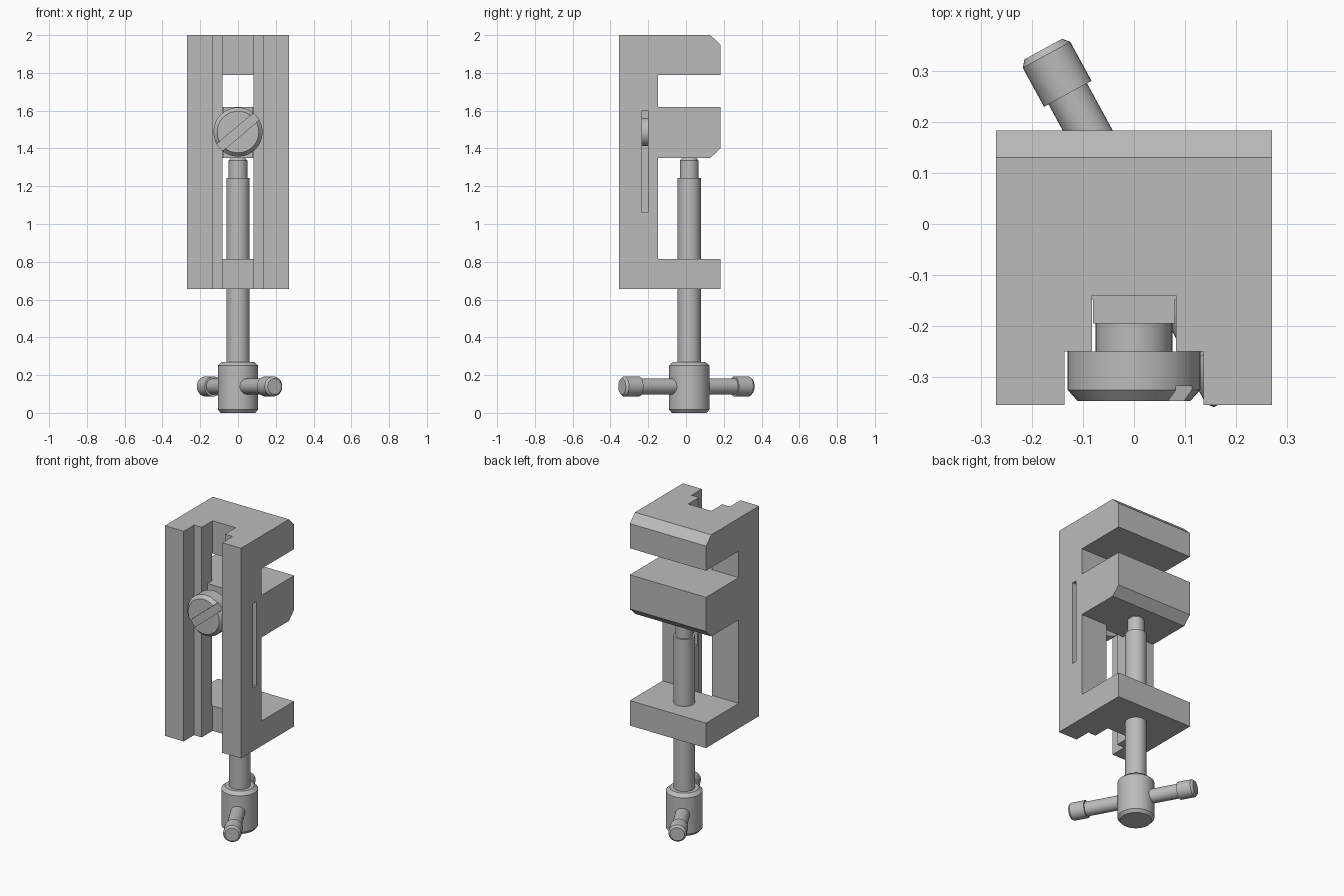
import bpy
import bmesh
from math import radians, sin, cos, pi
from mathutils import Vector, Matrix

cube = bpy.data.objects.get("Cube")
if cube:
    bpy.data.objects.remove(cube, do_unlink=True)

# Single steel colour
steel = bpy.data.materials.new("plain_grey_steel")
steel.use_nodes = True
GREY = (0.5, 0.5, 0.5, 1)
steel.diffuse_color = GREY
steel.node_tree.nodes["Principled BSDF"].inputs["Base Color"].default_value = GREY


def finish(name, bm, smooth=False):
    bmesh.ops.recalc_face_normals(bm, faces=bm.faces)
    mesh = bpy.data.meshes.new(name)
    bm.to_mesh(mesh)
    bm.free()
    mesh.materials.append(steel)
    obj = bpy.data.objects.new(name, mesh)
    bpy.context.collection.objects.link(obj)
    if smooth:
        smooth_shade(obj)
    return obj


def activate(obj):
    bpy.ops.object.select_all(action='DESELECT')
    obj.select_set(True)
    bpy.context.view_layer.objects.active = obj


def smooth_shade(obj):
    activate(obj)
    bpy.ops.object.shade_smooth_by_angle(angle=radians(30))


def extrude_x(name, profile, half):
    """Extrude a (y, z) outline symmetrically along x."""
    bm = bmesh.new()
    face = bm.faces.new([bm.verts.new((-half, y, z)) for y, z in profile])
    new = bmesh.ops.extrude_face_region(bm, geom=[face])["geom"]
    bmesh.ops.translate(bm, vec=(2 * half, 0, 0),
                        verts=[v for v in new if isinstance(v, bmesh.types.BMVert)])
    return finish(name, bm)


def box(name, lo, hi, turn=None):
    lo, hi = Vector(lo), Vector(hi)
    bm = bmesh.new()
    bmesh.ops.create_cube(bm, size=1)
    bmesh.ops.scale(bm, vec=hi - lo, verts=bm.verts)
    if turn:
        bmesh.ops.transform(bm, matrix=turn, verts=bm.verts)
    bmesh.ops.translate(bm, vec=(lo + hi) / 2, verts=bm.verts)
    return finish(name, bm)


def turned(name, profile, origin, axis, sides=48):
    """Solid of revolution from (radius, distance) pairs along an axis."""
    bm = bmesh.new()
    rings = [[bm.verts.new((r * cos(2 * pi * i / sides), r * sin(2 * pi * i / sides), d))
              for i in range(sides)] for r, d in profile]
    for a, b in zip(rings, rings[1:]):
        for i in range(sides):
            j = (i + 1) % sides
            bm.faces.new((a[i], a[j], b[j], b[i]))
    bm.faces.new(rings[0][::-1])
    bm.faces.new(rings[-1])
    turn = Vector(axis).to_track_quat('Z', 'Y').to_matrix().to_4x4()
    bmesh.ops.transform(bm, matrix=Matrix.Translation(origin) @ turn, verts=bm.verts)
    return finish(name, bm, smooth=True)


def cut(obj, cutter):
    cutter.hide_render = True
    mod = obj.modifiers.new("cut", 'BOOLEAN')
    mod.operation = 'DIFFERENCE'
    mod.solver = 'EXACT'
    mod.object = cutter
    activate(obj)
    bpy.ops.object.modifier_apply(modifier=mod.name)
    bpy.data.objects.remove(cutter, do_unlink=True)


WIDTH, FRONT, BACK, SPINE = 0.27, -0.355, 0.183, -0.148

# C-shaped frame with a stepped channel and a side slot
frame = extrude_x("clamp_frame", [
    (FRONT, 0.655), (BACK, 0.655), (BACK, 0.815), (SPINE, 0.815),
    (SPINE, 1.79), (BACK, 1.79), (BACK, 1.948), (0.13, 2), (FRONT, 2)], WIDTH)
cut(frame, box("channel_cutter", (-0.136, -0.5, 0.5), (0.136, -0.25, 2.2)))
cut(frame, box("slot_cutter", (-0.082, -0.4, 0.4), (0.082, -0.14, 2.3)))
cut(frame, box("side_slot_cutter", (0.04, -0.234, 1.06), (0.4, -0.2, 1.6)))

# Sliding jaw and its guide tongue
extrude_x("sliding_jaw", [
    (SPINE, 1.35), (0.13, 1.35), (BACK, 1.402), (BACK, 1.62), (SPINE, 1.62)], WIDTH)
box("jaw_tongue", (-0.08, -0.195, 1.35), (0.08, -0.145, 1.62))

# Locking screw with a slotted head
HEAD = (0, -0.347, 1.487)
head = turned("locking_screw", [
    (0.11, 0), (0.13, 0.022), (0.13, 0.097), (0.075, 0.097), (0.075, 0.156)],
    HEAD, (0, 1, 0))
cut(head, box("screw_slot_cutter", (-0.2, -0.4, HEAD[2] - 0.024),
              (0.2, -0.317, HEAD[2] + 0.024), Matrix.Rotation(radians(-40), 4, 'Y')))
smooth_shade(head)

# Clamping spindle and hub
AXIS_Y = 0.017
UP = (0, 0, 1)
turned("spindle", [(0.062, 0.2), (0.062, 1.243), (0.05, 1.243), (0.05, 1.335),
                   (0.037, 1.35)], (0, AXIS_Y, 0), UP)
turned("handle_hub", [(0.092, 0), (0.107, 0.018), (0.107, 0.25), (0.085, 0.27)],
       (0, AXIS_Y, 0), UP)

# Tommy bar with capped ends
angle = radians(28.6)
for name, side, reach in (("front", 1, 0.405), ("back", -1, 0.371)):
    direction = (side * sin(angle), -side * cos(angle), 0)
    turned(name + "_handle_bar", [
        (0.043, 0), (0.043, reach - 0.1), (0.053, reach - 0.1),
        (0.053, reach - 0.013), (0.042, reach)], (0, AXIS_Y, 0.14), direction, 32)
